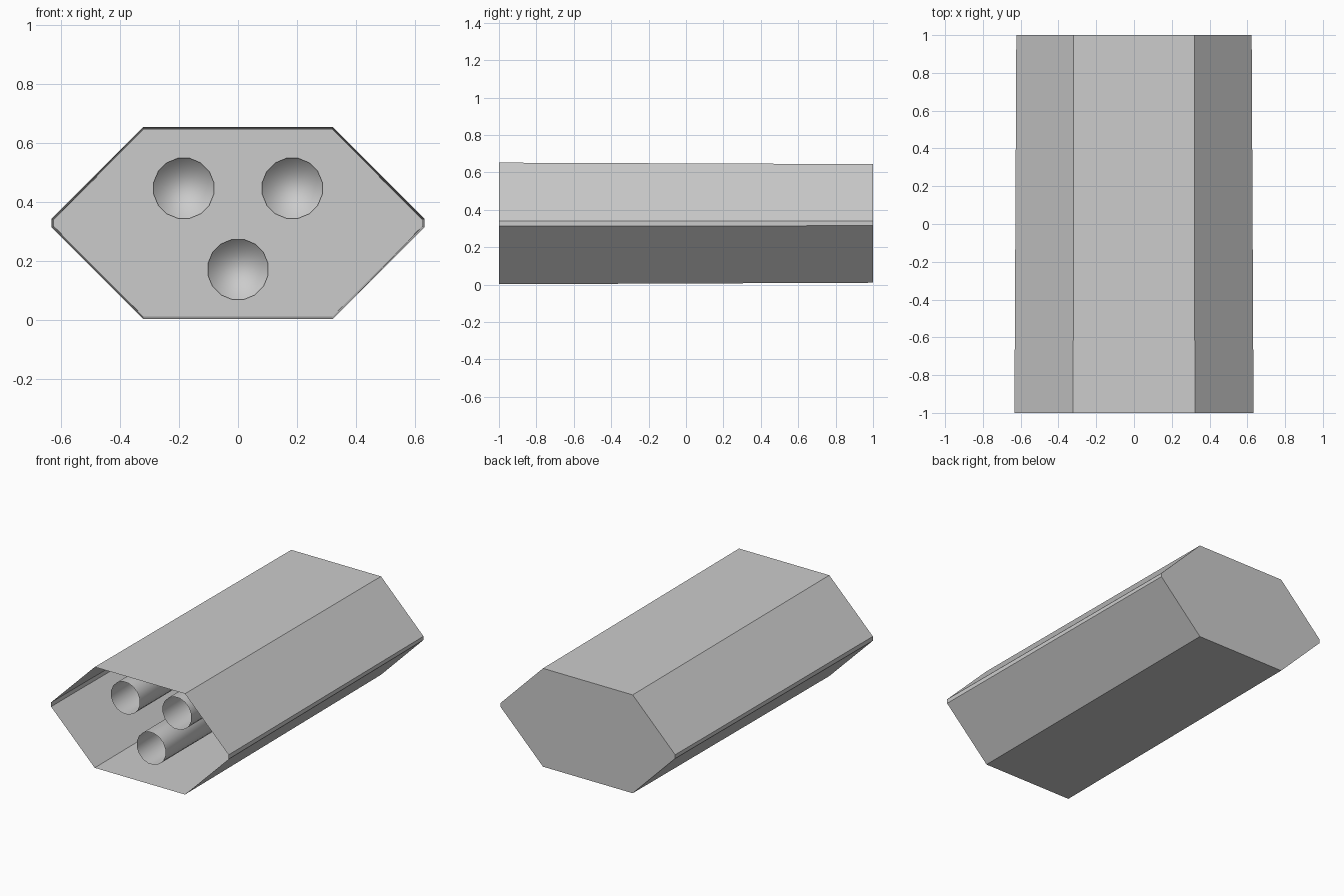
import bpy, math

if "Cube" in bpy.data.objects:
    bpy.data.objects.remove(bpy.data.objects["Cube"])


def add_object(name, verts, faces, smooth=False):
    mesh = bpy.data.meshes.new(name)
    mesh.from_pydata(verts, [], faces)
    mesh.update()
    for p in mesh.polygons:
        p.use_smooth = smooth
    ob = bpy.data.objects.new(name, mesh)
    bpy.context.collection.objects.link(ob)
    return ob


def open_box(name, front, back, y0, y1, smooth=False):
    """Thin sleeve between two (x, z) outlines, open at y0 and closed at y1."""
    n = len(front)
    verts = [(x, y0, z) for x, z in front] + [(x, y1, z) for x, z in back]
    faces = [(i, (i + 1) % n, (i + 1) % n + n, i + n) for i in range(n)]
    faces.append(tuple(range(n, 2 * n)))
    return add_object(name, verts, faces, smooth)


def mirrored(right):
    """Complete a right-hand outline (bottom to top) with its left half."""
    return right + [(-x, z) for x, z in reversed(right)]


# Outer casing: slightly tapered, with narrow flats at the sides
front = mirrored([(0.322, 0.002), (0.633, 0.313), (0.633, 0.341), (0.322, 0.652)])
back = mirrored([(0.32, 0.010), (0.623, 0.315), (0.623, 0.339), (0.32, 0.644)])
open_box("casing", front, back, -1.0, 1.0)

# Three recessed round tubes, open at the front
SIDES, RADIUS = 16, 0.104
for i, (cx, cz) in enumerate([(-0.184, 0.445), (0.184, 0.445), (0.0, 0.17)]):
    ring = [(cx + RADIUS * math.cos(math.tau * (k + 0.5) / SIDES),
             cz + RADIUS * math.sin(math.tau * (k + 0.5) / SIDES)) for k in range(SIDES)]
    open_box(f"tube_{i + 1}", ring, ring, -0.885, 0.99, smooth=True)
